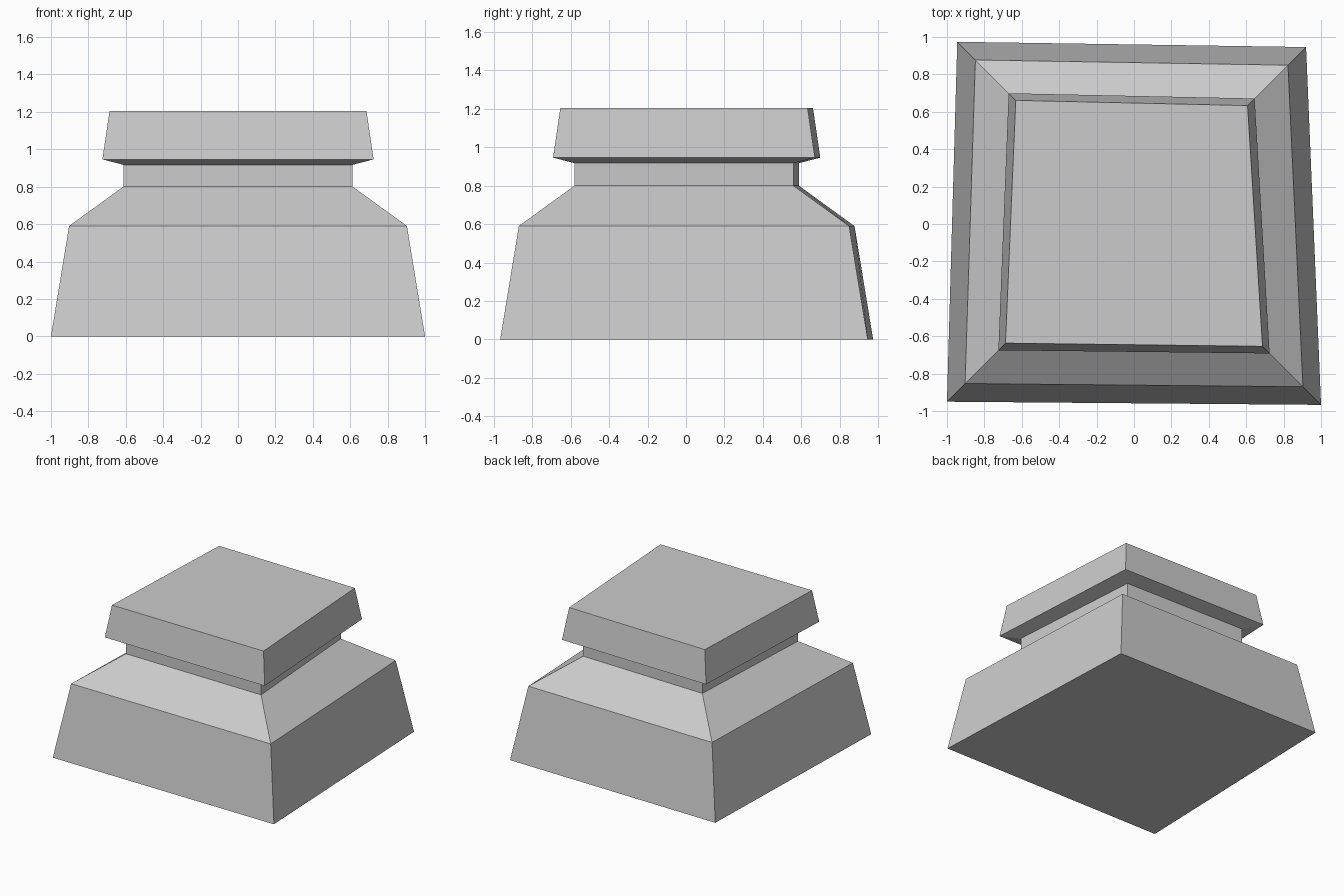
import bpy
import bmesh

cube = bpy.data.objects.get("Cube")
if cube:
    bpy.data.objects.remove(cube, do_unlink=True)

# Plain grey stone
stone = bpy.data.materials.new("grey_stone")
stone.use_nodes = True
grey = (0.6, 0.6, 0.6, 1.0)
stone.diffuse_color = grey
stone.node_tree.nodes["Principled BSDF"].inputs["Base Color"].default_value = grey

# Slightly skewed footprint, and (inset, height) of each ring going up
footprint = [(-1, -0.95), (1, -0.967), (0.92, 0.946), (-0.945, 0.974)]
profile = [(0, 0), (0.097, 0.59), (0.387, 0.8), (0.387, 0.917),
           (0.275, 0.946), (0.313, 1.204)]


def inset(value, amount):
    return value - amount if value > 0 else value + amount


# Stepped block: sloped base, shoulder, narrow neck and overhanging cap
bm = bmesh.new()
rings = [[bm.verts.new((inset(x, d), inset(y, d), z)) for x, y in footprint]
         for d, z in profile]
for low, high in zip(rings, rings[1:]):
    for i in range(4):
        j = (i + 1) % 4
        bm.faces.new((low[i], low[j], high[j], high[i]))
bm.faces.new(rings[0][::-1])
bm.faces.new(rings[-1])
bmesh.ops.recalc_face_normals(bm, faces=bm.faces)

mesh = bpy.data.meshes.new("stone_pedestal")
bm.to_mesh(mesh)
bm.free()
mesh.materials.append(stone)
pedestal = bpy.data.objects.new("stone_pedestal", mesh)
bpy.context.collection.objects.link(pedestal)
